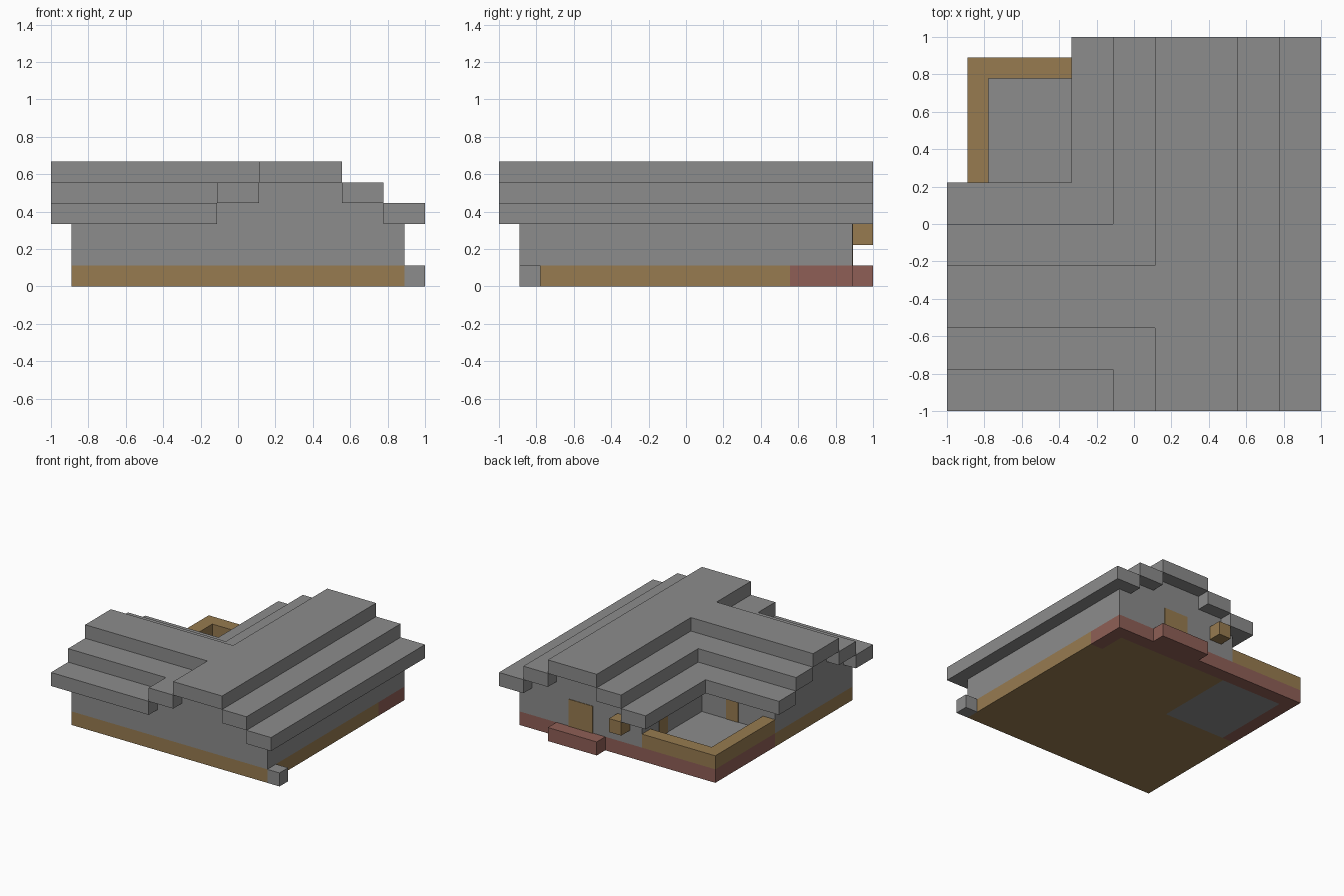
import bpy
import bmesh

if "Cube" in bpy.data.objects:
    bpy.data.objects.remove(bpy.data.objects["Cube"], do_unlink=True)

U = 1 / 9  # one block


def material(name, rgb):
    linear = [((c / 255 + 0.055) / 1.055) ** 2.4 for c in rgb] + [1]
    mat = bpy.data.materials.new(name)
    mat.use_nodes = True
    mat.diffuse_color = linear
    bsdf = next(n for n in mat.node_tree.nodes if n.type == "BSDF_PRINCIPLED")
    bsdf.inputs["Base Color"].default_value = linear
    bsdf.inputs["Roughness"].default_value = 0.9
    return mat


STONE = material("grey_stone", (140, 140, 140))
WOOD = material("brown_wood", (151, 123, 80))
BRICK = material("red_brick", (143, 95, 86))


def prism(name, outline, low, high, mat):
    """Extrude a plan outline, in blocks, between two heights."""
    bm = bmesh.new()
    base = bm.faces.new([bm.verts.new((x * U, y * U, low * U)) for x, y in outline])
    top = bmesh.ops.extrude_face_region(bm, geom=[base])["geom"]
    verts = [v for v in top if isinstance(v, bmesh.types.BMVert)]
    bmesh.ops.translate(bm, verts=verts, vec=(0, 0, (high - low) * U))
    bmesh.ops.recalc_face_normals(bm, faces=bm.faces)
    mesh = bpy.data.meshes.new(name)
    bm.to_mesh(mesh)
    bm.free()
    mesh.materials.append(mat)
    obj = bpy.data.objects.new(name, mesh)
    bpy.context.collection.objects.link(obj)
    return obj


def box(name, x0, x1, y0, y1, low, high, mat):
    return prism(name, [(x0, y0), (x1, y0), (x1, y1), (x0, y1)], low, high, mat)


# Ground layer: wooden floor, brick footing, stone patio
prism("wooden_floor", [(-8, -8), (8, -8), (8, 5), (7, 5), (7, 7), (-2, 7), (-2, 1), (-8, 1)], 0, 1, WOOD)
prism("brick_footing", [(8, 5), (8, 8), (-8, 8), (-8, 1), (-7, 1), (-7, 7), (7, 7), (7, 5)], 0, 1, BRICK)
box("patio_floor", -7, -2, 1, 7, 0, 1, STONE)
box("back_step", 1, 5, 8, 9, 0, 1, BRICK)
box("corner_block", 8, 9, -8, -7, 0, 1, STONE)

# Walls and patio parapet
prism("house_walls", [(-8, -8), (8, -8), (8, 8), (-2, 8), (-2, 1), (-8, 1)], 1, 3, STONE)
prism("patio_parapet", [(-8, 1), (-7, 1), (-7, 7), (-2, 7), (-2, 8), (-8, 8)], 1, 2, WOOD)

# Gable walls under the roof
prism("lower_gables", [(-8, -7), (-1, -7), (-1, -8), (7, -8), (7, 8), (-1, 8), (-1, 0), (-8, 0)], 3, 4, STONE)
prism("upper_gables", [(-8, -5), (1, -5), (1, -8), (5, -8), (5, 8), (1, 8), (1, -2), (-8, -2)], 4, 5, STONE)

# Stepped roof: main ridge along y with a side wing
box("roof_eave_side", 7, 9, -9, 9, 3, 4, STONE)
box("roof_eave_front", -9, -1, -9, -7, 3, 4, STONE)
prism("roof_eave_back", [(-9, 0), (-1, 0), (-1, 9), (-3, 9), (-3, 2), (-9, 2)], 3, 4, STONE)
box("roof_middle_side", 5, 7, -9, 9, 4, 5, STONE)
prism("roof_middle_front", [(-9, -7), (-1, -7), (-1, -9), (1, -9), (1, -5), (-9, -5)], 4, 5, STONE)
prism("roof_middle_back", [(-9, -2), (1, -2), (1, 9), (-1, 9), (-1, 0), (-9, 0)], 4, 5, STONE)
prism("roof_ridge", [(-9, -5), (1, -5), (1, -9), (5, -9), (5, 9), (1, 9), (1, -2), (-9, -2)], 5, 6, STONE)

# Doors as thin plates, and the block mounted beside the back door
T = 0.04
box("back_door", 2, 4, 8, 8 + T, 1, 3, WOOD)
box("patio_side_door", -2 - T, -2, 5, 6, 1, 3, WOOD)
box("patio_wing_door", -5, -4, 1, 1 + T, 1, 3, WOOD)
box("wall_sign_block", -1, 0, 8, 9, 2, 3, WOOD)
